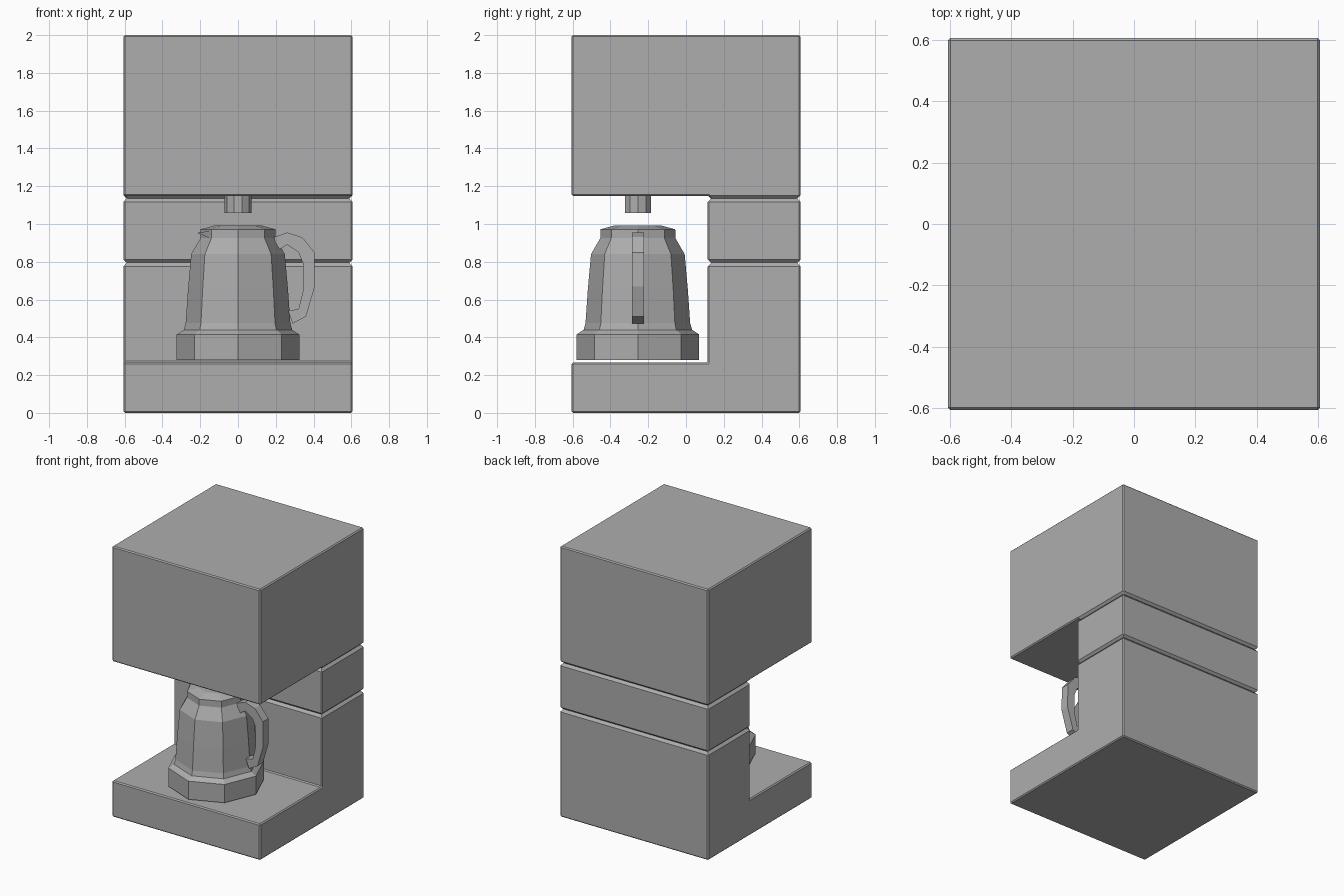
import bpy, bmesh, math
from mathutils import Vector

if "Cube" in bpy.data.objects:
    bpy.data.objects.remove(bpy.data.objects["Cube"], do_unlink=True)

grey = bpy.data.materials.new("mid grey")
grey.use_nodes = True
colour = (0.42, 0.42, 0.42, 1)
grey.diffuse_color = colour
grey.node_tree.nodes["Principled BSDF"].inputs["Base Color"].default_value = colour

HALF = 0.606
COLUMN_FRONT = 0.115
POT_Y = -0.255


def finish(name, bm, bevel=0):
    bmesh.ops.recalc_face_normals(bm, faces=bm.faces)
    mesh = bpy.data.meshes.new(name)
    bm.to_mesh(mesh)
    bm.free()
    mesh.materials.append(grey)
    obj = bpy.data.objects.new(name, mesh)
    bpy.context.collection.objects.link(obj)
    if bevel:
        mod = obj.modifiers.new("edge bevel", 'BEVEL')
        mod.width = bevel
        mod.segments = 1
        mod.limit_method = 'ANGLE'
        mod.angle_limit = math.radians(60)
    return obj


def prism(points, start, sweep):
    """Extrude a flat outline along the sweep vector."""
    bm = bmesh.new()
    face = bm.faces.new([bm.verts.new(Vector(p) + Vector(start)) for p in points])
    ext = bmesh.ops.extrude_face_region(bm, geom=[face])
    moved = [v for v in ext["geom"] if isinstance(v, bmesh.types.BMVert)]
    bmesh.ops.translate(bm, verts=moved, vec=sweep)
    bmesh.ops.recalc_face_normals(bm, faces=bm.faces)
    return bm


def body_block(name, outline, shoulder=0, foot=0):
    """Side outline (y, z) swept across the width; shoulder and foot chamfer its ends."""
    bm = prism([(0, y, z) for y, z in outline], (-HALF, 0, 0), (2 * HALF, 0, 0))
    heights = [z for y, z in outline]
    for level, size in ((max(heights), shoulder), (min(heights), foot)):
        if size:
            edges = [e for e in bm.edges if all(abs(v.co.z - level) < 0.001 for v in e.verts)]
            bmesh.ops.bevel(bm, geom=edges, offset=size, segments=1, affect='EDGES')
    return finish(name, bm, 0.008)


def box_outline(front, low, high):
    return [(front, low), (HALF, low), (HALF, high), (front, high)]


def lathe(name, profile, sides, y):
    """Turned solid from (radius, z) rings, capped at both ends."""
    bm = bmesh.new()
    rings = []
    for r, z in profile:
        angles = [2 * math.pi * i / sides for i in range(sides)]
        rings.append([bm.verts.new((r * math.cos(a), y + r * math.sin(a), z)) for a in angles])
    for low, high in zip(rings, rings[1:]):
        for i in range(sides):
            j = (i + 1) % sides
            bm.faces.new((low[i], low[j], high[j], high[i]))
    bm.faces.new(rings[0])
    bm.faces.new(rings[-1])
    return finish(name, bm)


# Machine body: base with lower column, then middle column and head, parted by V grooves
body_block("base_and_lower_column",
           [(-HALF, 0), (HALF, 0), (HALF, 0.796), (COLUMN_FRONT, 0.796),
            (COLUMN_FRONT, 0.267), (-HALF, 0.267)], shoulder=0.02)
body_block("middle_column", box_outline(COLUMN_FRONT, 0.795, 1.137), shoulder=0.02, foot=0.016)
body_block("upper_collar", box_outline(COLUMN_FRONT, 1.136, 1.2), foot=0.016)
body_block("head", box_outline(-HALF, 1.148, 2))

# Spigot under the head
lathe("spigot", [(0.072, 1.057), (0.072, 1.16)], 10, POT_Y)

# Faceted jug with a low lid
lathe("jug", [(0.325, 0.28), (0.325, 0.415), (0.287, 0.44), (0.277, 0.475), (0.265, 0.65),
              (0.248, 0.84), (0.199, 0.925), (0.198, 0.972), (0.12, 0.993)], 8, POT_Y)

# Pointed spout drawn out from the rim on the right side of the jug
bm = bmesh.new()
tip = bm.verts.new((-0.215, POT_Y, 0.953))
root = [bm.verts.new((-0.14, POT_Y + dy, z))
        for dy, z in ((-0.142, 0.965), (0.142, 0.965), (0.142, 0.92), (-0.142, 0.92))]
bm.faces.new(root)
for i, v in enumerate(root):
    bm.faces.new((tip, v, root[(i + 1) % len(root)]))
finish("spout", bm)

# Looped handle on the left side of the jug
outer = [(0.19, 0.93), (0.26, 0.955), (0.34, 0.93), (0.405, 0.85), (0.407, 0.67),
         (0.36, 0.51), (0.29, 0.473)]
inner = [(0.265, 0.54), (0.32, 0.55), (0.345, 0.65), (0.345, 0.79), (0.32, 0.85),
         (0.26, 0.89), (0.21, 0.86)]
finish("handle", prism([(x, 0, z) for x, z in outer + inner],
                       (0, POT_Y - 0.032, 0), (0, 0.064, 0)))
